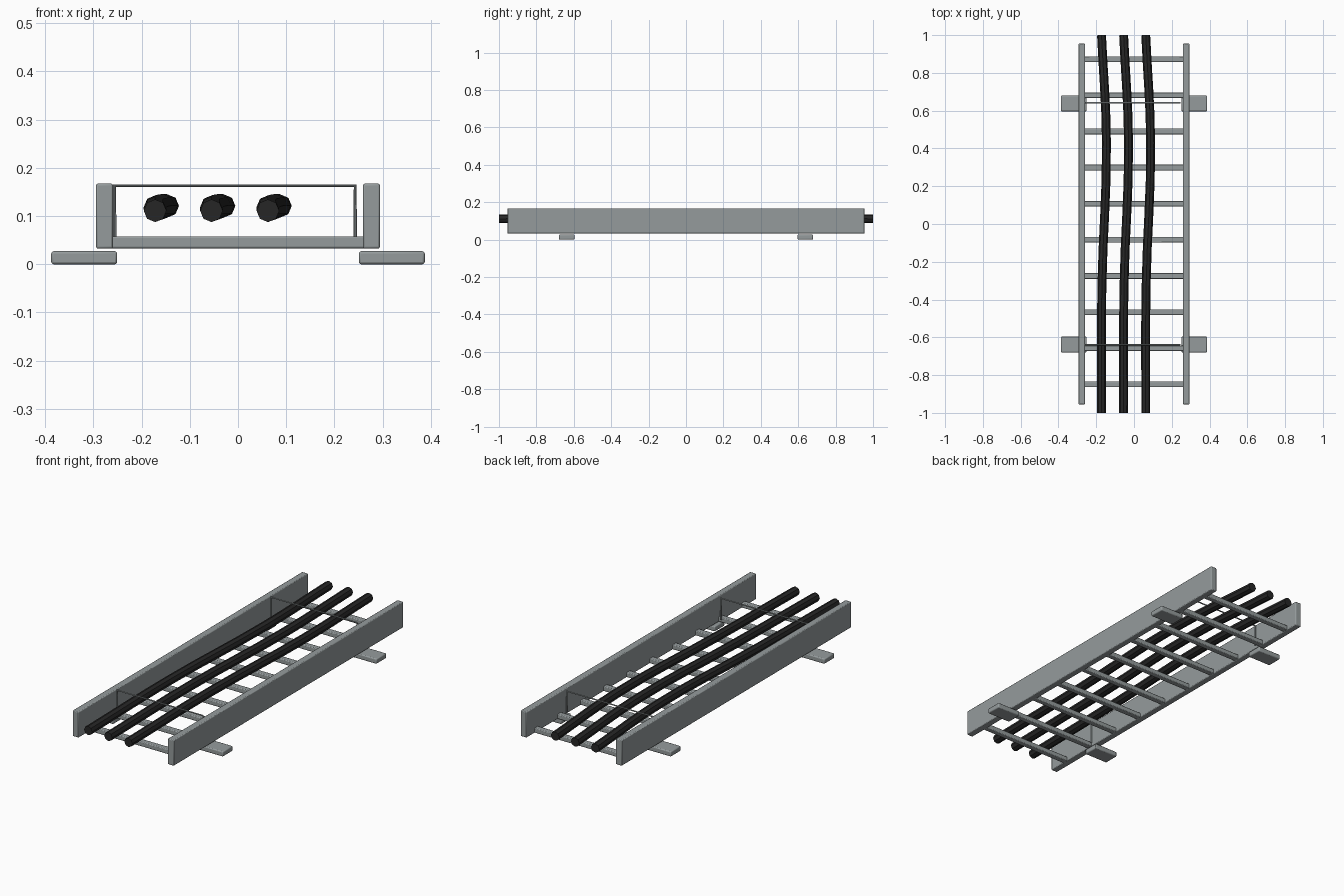
import bpy

if "Cube" in bpy.data.objects:
    bpy.data.objects.remove(bpy.data.objects["Cube"])


def material(name, rgb):
    m = bpy.data.materials.new(name)
    m.diffuse_color = (*rgb, 1.0)
    m.use_nodes = True
    m.node_tree.nodes["Principled BSDF"].inputs["Base Color"].default_value = m.diffuse_color
    return m


STEEL = material("galvanised_grey", (0.30, 0.33, 0.335))
RUBBER = material("cable_black", (0.02, 0.02, 0.02))


def finish(ob, name, mat):
    ob.name = name
    ob.data.materials.clear()
    ob.data.materials.append(mat)


def box(name, centre, size, bevel):
    bpy.ops.mesh.primitive_cube_add(size=1, location=centre)
    ob = bpy.context.object
    ob.scale = size
    bpy.ops.object.transform_apply(location=False, rotation=False, scale=True)
    mod = ob.modifiers.new("soft_edges", 'BEVEL')
    mod.width = bevel
    mod.segments = 2
    finish(ob, name, STEEL)
    bpy.ops.object.shade_smooth_by_angle()


def tube(name, points, radius, mat, smooth_path):
    cu = bpy.data.curves.new(name, 'CURVE')
    cu.dimensions = '3D'
    cu.bevel_depth = radius
    cu.bevel_resolution = 2          # eight sides
    cu.use_fill_caps = True
    cu.resolution_u = 4
    if smooth_path:
        sp = cu.splines.new('BEZIER')
        sp.bezier_points.add(len(points) - 1)
        for bp, p in zip(sp.bezier_points, points):
            bp.co = p
            bp.handle_left_type = bp.handle_right_type = 'AUTO'
    else:
        sp = cu.splines.new('POLY')
        sp.points.add(len(points) - 1)
        for pt, p in zip(sp.points, points):
            pt.co = (*p, 1)
    ob = bpy.data.objects.new(name, cu)
    bpy.context.collection.objects.link(ob)
    bpy.ops.object.select_all(action='DESELECT')
    ob.select_set(True)
    bpy.context.view_layer.objects.active = ob
    bpy.ops.object.convert(target='MESH')
    ob = bpy.context.object
    finish(ob, name, mat)
    bpy.ops.object.shade_smooth_by_angle()


# side rails and bracket feet
for side, s in (("left", -1), ("right", 1)):
    box(f"{side}_rail", (s * 0.277, 0, 0.1), (0.035, 1.91, 0.135), 0.004)
    for end, y in (("front", -0.638), ("back", 0.638)):
        box(f"{side}_{end}_foot", (s * 0.319, y, 0.0135), (0.137, 0.083, 0.027), 0.005)

# ladder rungs
for i in range(10):
    box(f"rung_{i + 1}", (0, -0.849 + i * 0.1913, 0.0455), (0.53, 0.03, 0.025), 0.004)

# thin wire hoops over the cables
for end, y in (("front", -0.638), ("back", 0.642)):
    tube(f"{end}_wire_hoop",
         [(-0.256, y, 0.05), (-0.256, y, 0.163), (0.243, y, 0.163), (0.243, y, 0.05)],
         0.004, STEEL, False)

# three gently bent cables
for i in range(3):
    x = -0.172 + i * 0.117
    tube(f"cable_{i + 1}",
         [(x, -1, 0.111), (x + 0.002, -0.33, 0.12), (x + 0.026, 0.43, 0.121), (x, 1, 0.111)],
         0.0235, RUBBER, True)
